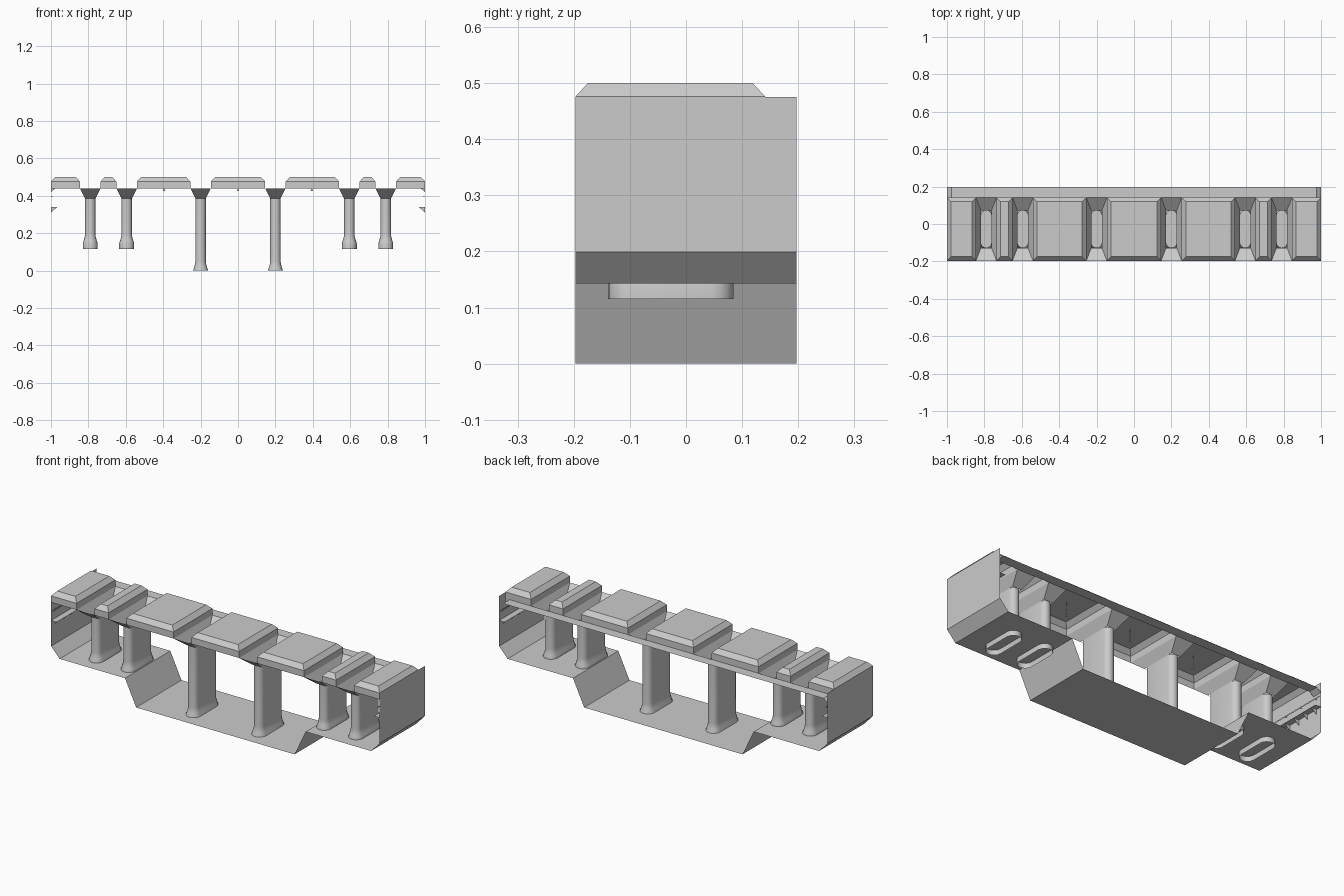
import bpy, math

if "Cube" in bpy.data.objects:
    bpy.data.objects.remove(bpy.data.objects["Cube"])

def mesh(name, verts, faces, smooth=False):
    me = bpy.data.meshes.new(name)
    me.from_pydata(verts, [], faces)
    me.update()
    ob = bpy.data.objects.new(name, me)
    bpy.context.collection.objects.link(ob)
    if smooth:
        bpy.ops.object.select_all(action='DESELECT')
        ob.select_set(True)
        bpy.context.view_layer.objects.active = ob
        bpy.ops.object.shade_smooth_by_angle(angle=math.radians(35))
    return ob

def loft(name, rings, cap=False, smooth=False):
    """Join closed rings of equal length, listed from bottom to top."""
    n = len(rings[0])
    faces = [(r*n+i, r*n+(i+1) % n, (r+1)*n+(i+1) % n, (r+1)*n+i)
             for r in range(len(rings)-1) for i in range(n)]
    if cap:
        faces.append(tuple(range((len(rings)-1)*n, len(rings)*n)))
    return mesh(name, [v for r in rings for v in r], faces, smooth)

def sheet(name, profile, y0, y1):
    """Extrude an open x-z profile along y."""
    n = len(profile)
    verts = [(x, y, z) for y in (y0, y1) for x, z in profile]
    return mesh(name, verts, [(i, i+1, n+i+1, n+i) for i in range(n-1)])

def rect(x0, x1, y0, y1, z):
    return [(x0, y0, z), (x1, y0, z), (x1, y1, z), (x0, y1, z)]

def stadium(cx, hw, y0, y1, z, seg=8):
    pts = []
    for yc, start in ((y1-hw, 0), (y0+hw, math.pi)):
        for i in range(seg+1):
            a = start + math.pi*i/seg
            pts.append((cx+hw*math.cos(a), yc+hw*math.sin(a), z))
    return pts

def box(name, x0, x1, y0, y1, z0, z1):
    ob = loft(name, [rect(x0, x1, y0, y1, z0), rect(x0, x1, y0, y1, z1)], True)
    return ob

FRONT, BACK, COFFER_BACK = -0.197, 0.197, 0.141
CEIL = 0.44

# Folded floor, side ledges and end walls
half = [(0.482, 0), (0.55, 0.143), (0.948, 0.143), (1, 0.199), (1, 0.475)]
sheet("floor_and_walls", [(-x, z) for x, z in reversed(half)] + half, FRONT, BACK)

# Flat ceiling strip along the back, bent down at both ends
sheet("ceiling_strip", [(-1, 0.42), (-0.975, CEIL), (0.975, CEIL), (1, 0.42)],
      COFFER_BACK, BACK)
for s in (-1, 1):
    mesh("strip_end_cheek", [(s, COFFER_BACK, 0.42), (s, COFFER_BACK, CEIL),
                             (s*0.975, COFFER_BACK, CEIL)], [(0, 1, 2)])

# Hollow bevelled ceiling coffers between the columns
pillars = [-0.79, -0.595, -0.2, 0.2, 0.595, 0.79]
CAP = 0.055
edges = [-1] + [p+d for p in pillars for d in (-CAP, CAP)] + [1]
for x0, x1 in zip(edges[::2], edges[1::2]):
    b = 0.022
    loft("ceiling_coffer", [rect(x0, x1, FRONT, COFFER_BACK, CEIL),
                            rect(x0, x1, FRONT, COFFER_BACK, 0.476),
                            rect(x0+b, x1-b, FRONT+b, COFFER_BACK-b, 0.5)], True)

# Columns with flared feet and funnel capitals
flare = [(0, 0.012), (0.01, 0.009), (0.022, 0.005), (0.035, 0.0015), (0.05, 0)]
HW, Y0, Y1 = 0.028, -0.127, 0.073
for x in pillars:
    if abs(x) > 0.5:
        prof = [(0.115, 0.012)] + [(z+0.145, o) for z, o in flare]
    else:
        prof = flare
    prof = prof + [(0.386, 0)]
    loft("column", [stadium(x, HW+o, Y0-o, Y1+o, z) for z, o in prof], smooth=True)
    loft("column_capital", [rect(x-HW, x+HW, Y0, Y1, 0.386),
                            rect(x-CAP, x+CAP, FRONT, COFFER_BACK, CEIL)])

# Wall walkways with triangular brackets and a handrail
for s in (-1, 1):
    mesh("walkway_deck", [(s, FRONT, 0.34), (s*0.966, FRONT, 0.34),
                          (s*0.966, BACK, 0.34), (s, BACK, 0.34)], [(0, 1, 2, 3)])
    for i in range(6):
        y = -0.165 + 0.066*i
        mesh("walkway_bracket", [(s, y, 0.31), (s*0.966, y, 0.34), (s, y, 0.34)],
             [(0, 1, 2)])
    xa, xb = sorted((s*0.988, s*0.992))
    box("handrail", xa, xb, FRONT, BACK, 0.393, 0.397)
    for i in range(4):
        y = -0.165 + 0.11*i
        xa, xb = sorted((s*0.99, s))
        box("handrail_bracket", xa, xb, y-0.0015, y+0.0015, 0.393, 0.396)

# Small hanging lamps under the wide coffers
for x in (-0.395, 0, 0.395):
    y = -0.03
    box("lamp_stem", x-0.001, x+0.001, y-0.001, y+0.001, 0.435, 0.5)
    loft("lamp_shade", [rect(x-0.007, x+0.007, y-0.007, y+0.007, 0.425),
                        rect(x-0.002, x+0.002, y-0.002, y+0.002, 0.436)], True)
